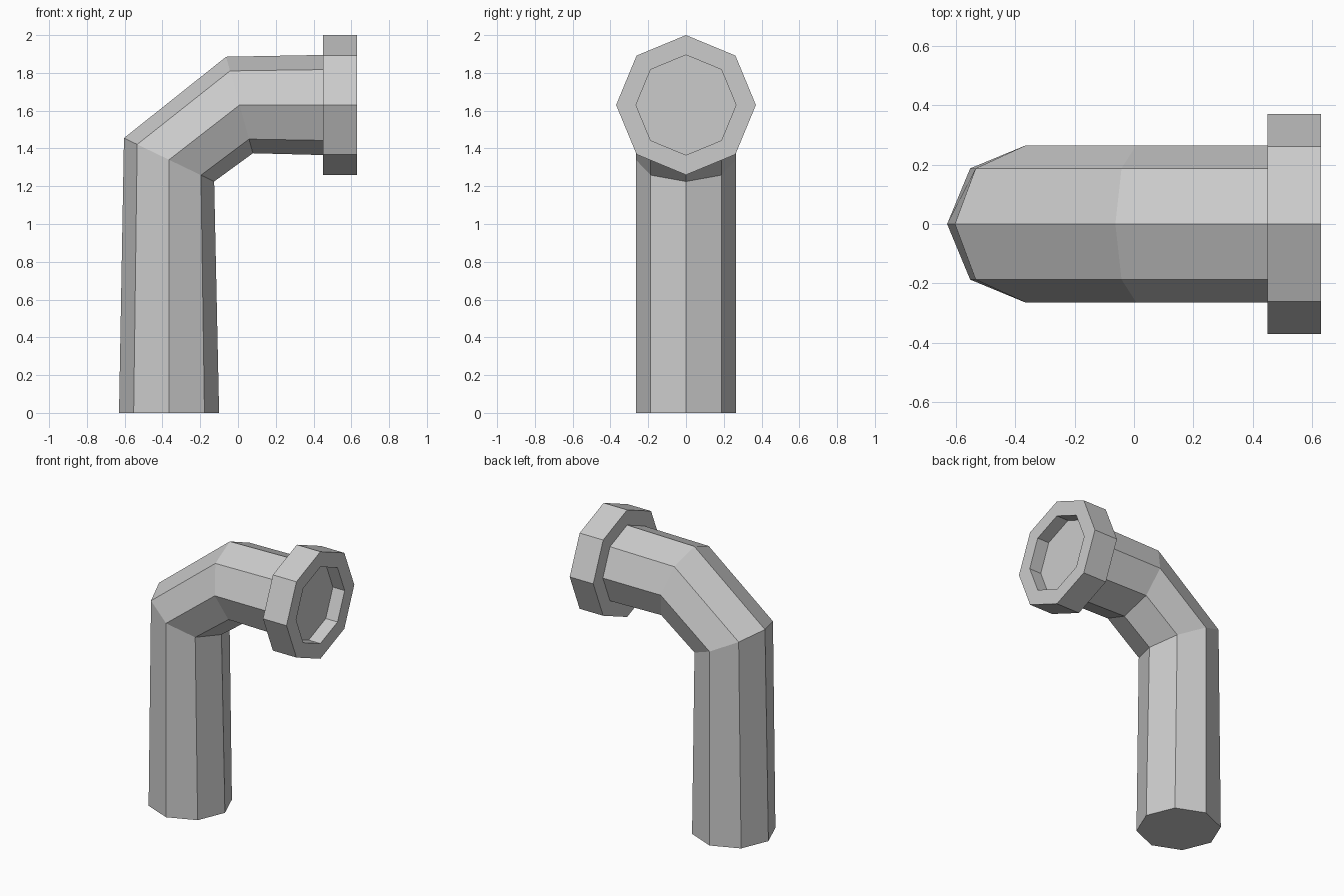
import bpy, bmesh
from math import cos, sin, radians, tau
from mathutils import Vector

if "Cube" in bpy.data.objects:
    bpy.data.objects.remove(bpy.data.objects["Cube"])

SIDES = 8
R_PIPE, R_FLANGE = 0.265, 0.37


def ring(bm, x, z, radius, tilt):
    """Octagonal ring in a plane tilted about y (0 = horizontal, 90 = facing +x)."""
    t = radians(tilt)
    out = Vector((-cos(t), 0, sin(t)))
    side = Vector((0, 1, 0))
    return [bm.verts.new(Vector((x, 0, z)) + radius * (cos(a) * out + sin(a) * side))
            for a in (tau * i / SIDES for i in range(SIDES))]


def loft(name, sections):
    """Skin consecutive rings and cap both ends."""
    bm = bmesh.new()
    rings = [ring(bm, *s) for s in sections]
    for a, b in zip(rings, rings[1:]):
        for i in range(SIDES):
            j = (i + 1) % SIDES
            bm.faces.new((a[i], a[j], b[j], b[i]))
    bm.faces.new(rings[0])
    bm.faces.new(rings[-1])
    bmesh.ops.recalc_face_normals(bm, faces=bm.faces)
    mesh = bpy.data.meshes.new(name)
    bm.to_mesh(mesh)
    bm.free()
    obj = bpy.data.objects.new(name, mesh)
    bpy.context.collection.objects.link(obj)
    return obj


# Each section: centre x, centre z, radius, tilt
pipe = [
    (-0.365, 0.0, R_PIPE, 0),      # foot
    (-0.365, 1.34, R_PIPE, 25.7),  # lower bend
    (0.008, 1.63, R_PIPE, 74.5),   # upper bend
    (0.45, 1.63, R_PIPE, 90),      # meets the flange
]
# Flange collar, then the recessed mouth
flange = [
    (0.45, 1.63, R_FLANGE, 90),
    (0.63, 1.63, R_FLANGE, 90),
    (0.63, 1.63, R_PIPE, 90),
    (0.54, 1.63, R_PIPE, 90),
]
loft("elbow_pipe", pipe + flange)
